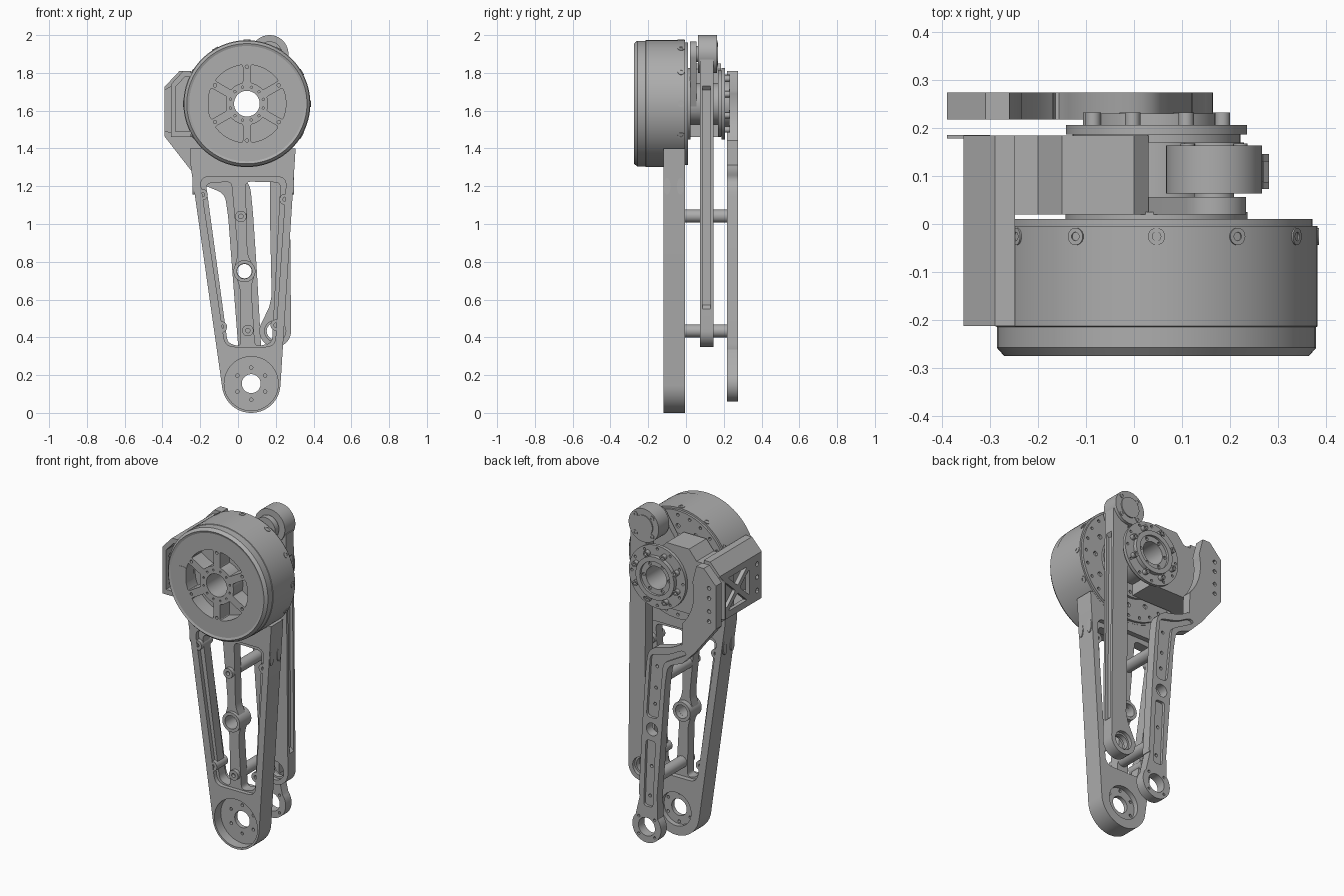
import bpy, bmesh
from math import cos, sin, pi, radians
from mathutils import Vector, Matrix

cube = bpy.data.objects.get("Cube")
if cube:
    bpy.data.objects.remove(cube)

metal = bpy.data.materials.new("grey_metal")
metal.use_nodes = True
grey = (0.42, 0.42, 0.42, 1)
metal.diffuse_color = grey
metal.node_tree.nodes["Principled BSDF"].inputs["Base Color"].default_value = grey

HUB = (0.047, 1.637)      # main joint
FOOT = (0.07, 0.155)      # lower joint
HEAD, HEEL = (0.167, 1.9), (0.197, 0.433)   # push rod ends


# ---- helpers -------------------------------------------------------------
def arc(c, r, a0=0, a1=360, n=48):
    full = abs(a1 - a0) == 360
    steps = n if full else n + 1
    angles = [radians(a0 + (a1 - a0) * i / n) for i in range(steps)]
    return [(c[0] + r * cos(a), c[1] + r * sin(a)) for a in angles]


def ring_of(c, r, count, size, start=0):
    """Small holes spaced evenly on a circle."""
    return [arc(p, size, n=12) for p in arc(c, r, start, start + 360, count)]


def rounded(pts, r=0.03, n=5):
    out, pts = [], [Vector(p) for p in pts]
    for i, p in enumerate(pts):
        a, b = pts[i - 1] - p, pts[(i + 1) % len(pts)] - p
        p0 = p + a.normalized() * min(r, a.length * 0.45)
        p1 = p + b.normalized() * min(r, b.length * 0.45)
        for k in range(n + 1):
            t = k / n
            out.append(p0 * (1 - t) ** 2 + p * 2 * t * (1 - t) + p1 * t * t)
    return out


def finish(obj, angle=30):
    bm = bmesh.new()
    bm.from_mesh(obj.data)
    bmesh.ops.remove_doubles(bm, verts=bm.verts, dist=0.0001)
    bmesh.ops.recalc_face_normals(bm, faces=bm.faces)
    bm.to_mesh(obj.data)
    bm.free()
    obj.data.materials.clear()
    obj.data.materials.append(metal)
    bpy.ops.object.select_all(action='DESELECT')
    obj.select_set(True)
    bpy.context.view_layer.objects.active = obj
    bpy.ops.object.shade_smooth_by_angle(angle=radians(angle))
    return obj


def plate(name, loops, d0, d1, axis='Y'):
    """Extrude an outline with holes from d0 to d1 along y (x,z loops) or x (y,z loops)."""
    curve = bpy.data.curves.new(name, 'CURVE')
    curve.dimensions, curve.fill_mode = '2D', 'BOTH'
    curve.extrude = abs(d1 - d0) / 2
    for loop in loops:
        s = curve.splines.new('POLY')
        s.points.add(len(loop) - 1)
        for point, co in zip(s.points, loop):
            point.co = (co[0], co[1], 0, 1)
        s.use_cyclic_u = True
    obj = bpy.data.objects.new(name, curve)
    bpy.context.collection.objects.link(obj)
    bpy.ops.object.select_all(action='DESELECT')
    obj.select_set(True)
    bpy.context.view_layer.objects.active = obj
    bpy.ops.object.convert(target='MESH')
    obj = bpy.context.object
    mid, turn = (d0 + d1) / 2, Matrix.Rotation(pi / 2, 4, 'X')
    if axis == 'X':
        m = Matrix.Translation((mid, 0, 0)) @ Matrix.Rotation(pi / 2, 4, 'Z') @ turn
    else:
        m = Matrix.Translation((0, mid, 0)) @ turn
    obj.data.transform(m)
    return finish(obj)


def disc(name, c, r, y0, y1, hole=0, extra=(), n=64):
    loops = [arc(c, r, n=n)] + ([arc(c, hole)] if hole else []) + list(extra)
    return plate(name, loops, y0, y1)


def lathe(name, c, profile, n=96):
    """Spin a closed (radius, y) profile about the y axis through c."""
    bm = bmesh.new()
    vs = [bm.verts.new((r, y, 0)) for r, y in profile]
    es = [bm.edges.new((vs[i - 1], vs[i])) for i in range(len(vs))]
    bmesh.ops.spin(bm, geom=vs + es, cent=(0, 0, 0), axis=(0, 1, 0), angle=2 * pi, steps=n)
    mesh = bpy.data.meshes.new(name)
    bm.to_mesh(mesh)
    bm.free()
    mesh.transform(Matrix.Translation((c[0], 0, c[1])))
    obj = bpy.data.objects.new(name, mesh)
    bpy.context.collection.objects.link(obj)
    return finish(obj)


# ---- motor ---------------------------------------------------------------
lathe("motor_can", HUB, [(0.3, -0.268), (0.318, -0.275), (0.333, -0.258), (0.333, -0.215),
                         (0.336, -0.213), (0.336, -0.004), (0.3, -0.004)])
pockets = [rounded(arc(HUB, 0.207, a + 6, a + 54, 8) + arc(HUB, 0.112, a + 49, a + 11, 6), 0.012, 3)
           for a in range(30, 390, 60)]
screws = ring_of(HUB, 0.09, 12, 0.006, 15) + ring_of(HUB, 0.195, 6, 0.009, 30)
disc("motor_face", HUB, 0.31, -0.27, -0.18, 0.068, pockets + screws, 96)
disc("motor_core", HUB, 0.31, -0.18, -0.004, 0.068)
disc("motor_back_cover", HUB, 0.325, -0.004, 0.01, 0.068,
     ring_of(HUB, 0.3, 24, 0.009) + ring_of(HUB, 0.235, 12, 0.014), 96)
plate("cable_socket", [rounded([(-0.215, 1.585), (-0.155, 1.585), (-0.155, 1.69), (-0.215, 1.69)], 0.015)],
      -0.272, -0.2)
for i in range(12):
    a = i * pi / 6
    rim = lathe("rim_screw", (0, 0), [(0.009, -0.004), (0.018, -0.004), (0.018, 0.004), (0.009, 0.004)], 20)
    rim.data.transform(Matrix.Translation((HUB[0], -0.026, HUB[1])) @ Matrix.Rotation(a, 4, 'Y')
                       @ Matrix.Translation((0.335, 0, 0)) @ Matrix.Rotation(pi / 2, 4, 'Z'))

# ---- front leg -----------------------------------------------------------
leg = [(0.305, 1.4), (-0.255, 1.4), (-0.255, 1.34)] + arc(FOOT, 0.155, 189, 356, 32)
left_window = rounded([(-0.17, 1.215), (-0.035, 1.225), (0.0, 0.84), (-0.025, 0.75), (0.01, 0.67),
                       (0.015, 0.35), (-0.055, 0.37)])
right_window = rounded([(0.04, 1.225), (0.225, 1.22), (0.18, 0.37), (0.09, 0.35), (0.07, 0.67),
                        (0.093, 0.75), (0.05, 0.84)])
rim_gap = rounded([(-0.203, 1.25), (0.257, 1.25), (0.196, 0.35), (-0.068, 0.35)], 0.05)
cup, bore, eye = arc(FOOT, 0.143), arc(FOOT, 0.1), arc((0.034, 0.75), 0.04, n=24)
plate("leg_web", [leg, left_window, right_window, cup, eye], -0.095, -0.035)
plate("leg_front_rim", [leg, rim_gap, cup], -0.12, -0.095)
plate("leg_back_rim", [leg, rim_gap, bore], -0.035, -0.005)
disc("leg_foot_floor", FOOT, 0.145, -0.06, -0.035, 0.05, ring_of(FOOT, 0.085, 6, 0.009, 30))
disc("leg_middle_boss", (0.034, 0.75), 0.058, -0.115, -0.005, 0.04)
for c in [(-0.19, 1.155), (-0.088, 0.455), (0.25, 1.13), (0.202, 0.465), (0.015, 1.04), (0.052, 0.436)]:
    disc("leg_screw_boss", c, 0.03, -0.118, -0.01, 0.012, n=24)
for side, x in ((1, 0.2895), (-1, -0.235)):
    for y in (-0.1, -0.03):
        plate("leg_side_screw", [[(y + 0.018 * cos(t * pi / 8), 1.2 + 0.045 * sin(t * pi / 8))
                                  for t in range(16)]], x - 0.006, x + 0.006, 'X')

# ---- standoffs between leg and rear arm ----------------------------------
for c in [(0.015, 1.042), (0.052, 0.434)]:
    disc("standoff", c, 0.034, -0.04, 0.22, n=32)

# ---- rear arm with open clamp --------------------------------------------
arm = ([(-0.26, 1.81), (-0.31, 1.81), (-0.39, 1.725), (-0.39, 1.465), (-0.25, 1.285)]
       + rounded([(-0.19, 1.21), (-0.07, 1.16), (-0.052, 1.04), (-0.03, 0.75), (0.005, 0.3)], 0.04)[4:-1]
       + arc(FOOT, 0.095, 140, 400, 36)
       + rounded([(0.125, 0.3), (0.1, 0.75), (0.078, 1.08), (0.06, 1.24), (-0.1, 1.275), (-0.18, 1.33)], 0.07)[1:-3]
       + arc(HUB, 0.29, 222, 166, 16))
arm_hole, arm_eye = arc(FOOT, 0.055), arc((0.034, 0.75), 0.038, n=24)
clamp_holes = [arc((-0.345, z), 0.012, n=12) for z in (1.5, 1.56, 1.64, 1.7)]
arm_screws = [arc((0.079 - 0.06 * z, z), 0.01, n=12) for z in (0.34, 0.52, 0.9, 1.0, 1.13)]
foot_screws = ring_of(FOOT, 0.075, 4, 0.008, 45)
low_pocket = rounded([(0.012, 0.68), (0.03, 0.28), (0.09, 0.28), (0.075, 0.68)], 0.02)
high_pocket = rounded([(0.072, 0.82), (0.045, 1.2), (-0.08, 1.23), (-0.17, 1.28), (-0.2, 1.26), (-0.04, 1.17),
                       (-0.005, 0.82)], 0.03)
plate("rear_arm", [arm, arm_hole, arm_eye] + clamp_holes + arm_screws + foot_screws, 0.218, 0.258)
plate("rear_arm_rim", [arm, arm_hole, arm_eye, low_pocket, high_pocket] + clamp_holes + foot_screws, 0.258, 0.274)

# ---- side housing --------------------------------------------------------
core = [(-0.335, 1.46), (-0.335, 1.74), (-0.28, 1.79), (-0.2, 1.79), (-0.15, 1.85), (0.0, 1.85), (0.03, 1.82),
        (0.03, 1.73), (-0.03, 1.7), (-0.03, 1.57), (0.03, 1.54), (0.03, 1.46)]
plate("housing_core", [core], 0.02, 0.185)
plate("housing_top", [[(-0.355, 1.74), (-0.29, 1.81), (-0.248, 1.81), (-0.248, 1.78), (-0.28, 1.78),
                       (-0.355, 1.7)]], -0.213, 0.185)
plate("housing_bottom", [[(-0.355, 1.46), (-0.355, 1.49), (-0.248, 1.49), (-0.248, 1.46)]], -0.213, 0.185)
plate("housing_flange", [[(-0.39, 1.49), (-0.39, 1.71), (-0.3, 1.76), (-0.3, 1.47)]], 0.178, 0.186)
mid_y, mid_z, w, h, gap = 0.015, 1.6, 0.11, 0.1, 0.022
windows = []
for s in (1, -1):
    windows.append(rounded([(mid_y + s * gap, mid_z), (mid_y + s * w, mid_z + h - gap),
                            (mid_y + s * w, mid_z - h + gap)], 0.012))
    windows.append(rounded([(mid_y, mid_z + s * gap), (mid_y + w - gap, mid_z + s * h),
                            (mid_y - w + gap, mid_z + s * h)], 0.012))
side_holes = [arc((-0.17, z), 0.014, n=12) for z in (1.52, 1.6, 1.68)]
plate("housing_truss_wall", [[(-0.213, 1.46), (0.185, 1.46), (0.185, 1.74), (-0.213, 1.74)]] + windows + side_holes,
      -0.355, -0.33, 'X')

# ---- joint stack ---------------------------------------------------------
disc("joint_front_disc", HUB, 0.19, 0.01, 0.025, 0.068, ring_of(HUB, 0.16, 12, 0.01))
disc("joint_barrel", HUB, 0.11, 0.02, 0.19, 0.068)
disc("joint_inner_flange", HUB, 0.175, 0.17, 0.187, 0.068)
disc("joint_rear_disc", HUB, 0.189, 0.187, 0.206, 0.068, ring_of(HUB, 0.17, 12, 0.008))
disc("joint_rear_ring", HUB, 0.128, 0.206, 0.23, 0.1)
disc("joint_rear_cap", HUB, 0.1, 0.2, 0.216, 0.068, ring_of(HUB, 0.084, 6, 0.01))
for p in arc(HUB, 0.146, 20, 380, 8):
    disc("joint_screw", p, 0.016, 0.206, 0.232, 0.008, n=16)

# ---- crank ---------------------------------------------------------------
crank = arc(HUB, 0.11, 155, 335, 24) + arc(HEAD, 0.067, -25, 155, 24)
plate("crank", [crank, arc(HUB, 0.068)], 0.02, 0.056)
disc("crank_pin", HEAD, 0.042, 0.04, 0.17)

# ---- push rod ------------------------------------------------------------
disc("rod_head", HEAD, 0.1, 0.064, 0.164, 0.042)
disc("rod_head_cap", HEAD, 0.062, 0.155, 0.17, 0.03)
for p in arc(HEAD, 0.078, 45, 405, 4):
    disc("rod_head_screw", p, 0.015, 0.16, 0.168, 0.007, n=16)
heel = arc(HEEL, 0.084, 150, 360, 32)
top = [(0.268, 1.87), (0.165, 1.87)]
left_side = [(0.17, 1.0), (0.178, 0.62), (0.165, 0.56)]
notch = [(0.281, 0.55), (0.26, 0.57), (0.252, 1.71), (0.27, 1.73)]
heel_hole = arc(HEEL, 0.056)
for y0, y1, cut in ((0.073, 0.088, []), (0.088, 0.13, notch), (0.13, 0.146, [])):
    plate("rod_body", [heel + cut + top + left_side, heel_hole], y0, y1)
disc("rod_bearing", HEEL, 0.058, 0.095, 0.125, 0.045)
